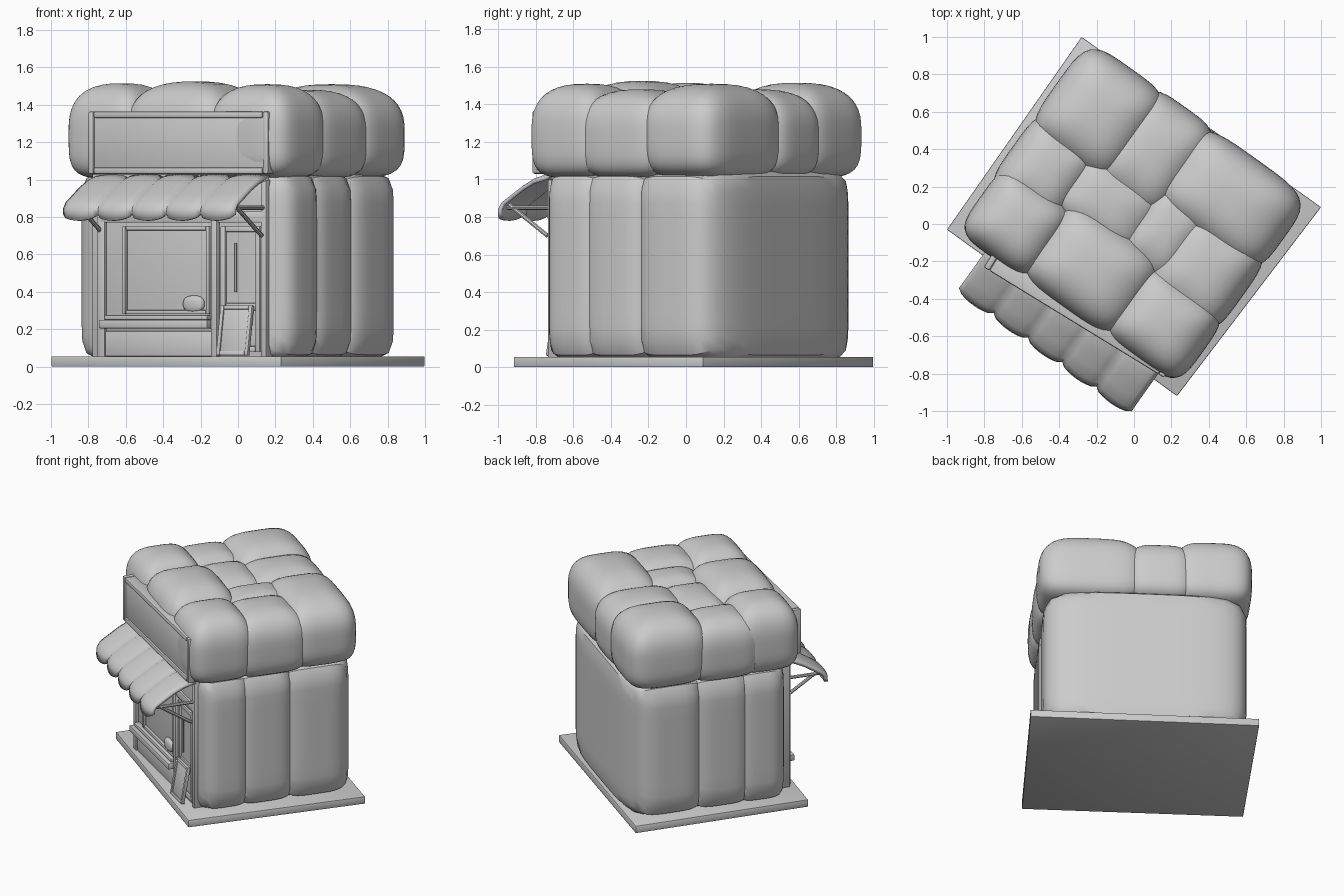
import bpy, bmesh, math
from mathutils import Matrix, Vector

if "Cube" in bpy.data.objects:
    bpy.data.objects.remove(bpy.data.objects["Cube"])

T = Matrix.Translation
def RZ(deg):
    return Matrix.Rotation(math.radians(deg), 4, 'Z')

# Local frames: whole building, shop front, sign
B = T((-0.01, 0.035, 0)) @ RZ(-35.5)
F = B @ T((0, -0.552, 0)) @ RZ(3.5)
S = B @ T((0, -0.608, 0)) @ RZ(4)

def finish(bm, name, M, angle=35):
    bmesh.ops.recalc_face_normals(bm, faces=bm.faces)
    bm.transform(M)
    me = bpy.data.meshes.new(name)
    bm.to_mesh(me)
    bm.free()
    ob = bpy.data.objects.new(name, me)
    bpy.context.collection.objects.link(ob)
    activate(ob)
    bpy.ops.object.shade_smooth_by_angle(angle=math.radians(angle))
    return ob

def activate(ob):
    bpy.ops.object.select_all(action='DESELECT')
    ob.select_set(True)
    bpy.context.view_layer.objects.active = ob

def boxes(name, items, M, bevel=0.006):
    """One object from (x0, x1, y0, y1, z0, z1) boxes."""
    bm = bmesh.new()
    for x0, x1, y0, y1, z0, z1 in items:
        m = T(((x0 + x1) / 2, (y0 + y1) / 2, (z0 + z1) / 2)) @ Matrix.Diagonal((x1 - x0, y1 - y0, z1 - z0, 1))
        bmesh.ops.create_cube(bm, size=1, matrix=m)
    if bevel:
        bmesh.ops.bevel(bm, geom=bm.edges[:], offset=bevel, segments=2, profile=0.5, affect='EDGES')
    return finish(bm, name, M)

def frame(x0, x1, z0, z1, w, y0, y1):
    return [(x0, x0 + w, y0, y1, z0, z1), (x1 - w, x1, y0, y1, z0, z1),
            (x0 + w, x1 - w, y0, y1, z0, z0 + w), (x0 + w, x1 - w, y0, y1, z1 - w, z1)]

def pillow(name, x0, x1, y0, y1, z0, z1, n1=4, low=4, high=4, M=B, cuts=11):
    """Puffy block: a cube grid pushed onto a superellipsoid, own roundness below and above."""
    bm = bmesh.new()
    bmesh.ops.create_cube(bm, size=2)
    bmesh.ops.subdivide_edges(bm, edges=bm.edges[:], cuts=cuts, use_grid_fill=True)
    c = Vector(((x0 + x1) / 2, (y0 + y1) / 2, (z0 + z1) / 2))
    h = ((x1 - x0) / 2, (y1 - y0) / 2, (z1 - z0) / 2)
    for v in bm.verts:
        p = v.co
        n2 = high if p.z > 0 else low
        r = ((abs(p.x)**n1 + abs(p.y)**n1)**(n2 / n1) + abs(p.z)**n2)**(1 / n2)
        v.co = c + Vector([p[i] / r * h[i] for i in range(3)])
    return finish(bm, name, M)

def union(parts, name):
    base = parts[0]
    for other in parts[1:]:
        activate(base)
        mod = base.modifiers.new("union", 'BOOLEAN')
        mod.operation, mod.solver, mod.object = 'UNION', 'EXACT', other
        bpy.ops.object.modifier_apply(modifier=mod.name)
        bpy.data.objects.remove(other)
    activate(base)
    bpy.ops.object.shade_smooth_by_angle(angle=math.radians(35))
    base.name = name

def rod(name, p, q, r, M):
    p, q = Vector(p), Vector(q)
    d = q - p
    m = T((p + q) / 2) @ d.to_track_quat('Z', 'Y').to_matrix().to_4x4()
    bm = bmesh.new()
    bmesh.ops.create_cone(bm, cap_ends=True, segments=8, radius1=r, radius2=r, depth=d.length, matrix=m)
    return finish(bm, name, M)

# Ground slab, slightly uneven quadrilateral
bm = bmesh.new()
corners = [bm.verts.new((x, y, 0)) for x, y in [(-1, -0.03), (0.23, -0.92), (1, 0.09), (-0.28, 1)]]
ext = bmesh.ops.extrude_face_region(bm, geom=[bm.faces.new(corners)])
for v in ext['geom']:
    if isinstance(v, bmesh.types.BMVert):
        v.co.z = 0.055
bmesh.ops.bevel(bm, geom=bm.edges[:], offset=0.006, segments=2, profile=0.5, affect='EDGES')
finish(bm, "ground_slab", Matrix())

# Walls: three puffy slices from front to back
walls = [pillow("wall", -0.71, 0.69, y - h, y + h, 0.035, 1.045, 4.3, 12, 12)
         for y, h in [(-0.325, 0.215), (-0.04, 0.26), (0.33, 0.295)]]
union(walls, "puffy_walls")

# Roof cushions: x0, x1, y0, y1, top
cushions = [(-0.745, -0.19, 0.05, 0.645, 1.515), (-0.74, -0.30, -0.32, 0.20, 1.465),
            (-0.725, -0.24, -0.61, -0.14, 1.515), (-0.35, 0.31, -0.61, -0.08, 1.525),
            (0.20, 0.725, -0.60, -0.12, 1.51), (0.22, 0.725, -0.28, 0.28, 1.48),
            (-0.01, 0.725, 0.12, 0.64, 1.51), (-0.35, 0.13, 0.04, 0.645, 1.48),
            (-0.44, 0.13, -0.23, 0.20, 1.46), (0.00, 0.38, -0.22, 0.31, 1.46)]
roof = [pillow("cushion", x0, x1, y0, y1, 1.005, z, 4.3, 4.5, 2.6) for x0, x1, y0, y1, z in cushions]
union(roof, "cushion_roof")

# Blank sign board with a raised rim
boxes("sign_board", [(-0.48, 0.62, -0.022, 0.12, 1.05, 1.34)], S)
boxes("sign_rim", frame(-0.495, 0.635, 1.03, 1.365, 0.035, -0.035, 0.10), S, 0.01)

# Shop front: wall panel, posts, beam
boxes("front_wall", [(-0.53, 0.57, 0, 0.15, 0.05, 1.03)], F)
boxes("front_posts", [(-0.49, -0.44, -0.02, 0.02, 0.05, 0.95), (0.235, 0.275, -0.03, 0.02, 0.05, 0.80),
                      (0.545, 0.58, -0.02, 0.05, 0.05, 1.0)], F)
boxes("front_beam", [(-0.48, 0.57, -0.02, 0.02, 0.77, 0.83)], F)
boxes("lower_panel", [(-0.44, 0.235, -0.012, 0.02, 0.055, 0.19)], F)

# Window, ledge, small display item
boxes("window_frame", frame(-0.33, 0.22, 0.28, 0.75, 0.022, -0.02, 0.01), F)
boxes("window_ledge", [(-0.45, 0.235, -0.065, 0.01, 0.205, 0.25),
                       (-0.43, 0.22, -0.04, 0.01, 0.25, 0.275)], F)
pillow("window_display", 0.05, 0.18, -0.03, 0.02, 0.29, 0.38, 2.5, 2.5, 2.5, F, 5)

# Door with rail and handle
boxes("door_frame", frame(0.29, 0.54, 0.08, 0.75, 0.03, -0.02, 0.01) + [(0.32, 0.51, -0.015, 0.01, 0.30, 0.34)], F)
rod("door_handle", (0.39, -0.025, 0.40), (0.39, -0.025, 0.66), 0.009, F)

# Folding board leaning by the door
L = F @ T((0.40, -0.07, 0.06)) @ Matrix.Rotation(math.radians(-10), 4, 'X')
boxes("leaning_board", frame(-0.10, 0.10, 0.0, 0.27, 0.022, -0.012, 0.012)
      + [(-0.08, 0.08, -0.004, 0.008, 0.02, 0.25)], L, 0.004)

# Awning: five bulging strips ending in scallops
profile = [(-0.02, 1.01), (0.07, 0.985), (0.14, 0.95), (0.21, 0.905), (0.265, 0.87), (0.285, 0.84), (0.285, 0.815)]
strips, seg, x0, x1 = 5, 8, -0.53, 0.595
bm = bmesh.new()
rows = []
for j, (d, z) in enumerate(profile):
    t = j / (len(profile) - 1)
    row = []
    for i in range(strips * seg + 1):
        b = math.sqrt(math.sin(math.pi * (i % seg) / seg))
        drop = 0.035 * b if j == len(profile) - 1 else -0.02 * b * (1 - t)
        row.append(bm.verts.new((x0 + (x1 - x0) * i / (strips * seg), -0.55 - d - 0.03 * b * t, z - drop)))
    rows.append(row)
for a, c in zip(rows, rows[1:]):
    for i in range(len(a) - 1):
        bm.faces.new((a[i], a[i + 1], c[i + 1], c[i]))
awning = finish(bm, "scalloped_awning", B, 50)
mod = awning.modifiers.new("thickness", 'SOLIDIFY')
mod.thickness, mod.offset = 0.022, 0

# Awning supports at both ends
for side, x in (("left", -0.47), ("right", 0.56)):
    rod(side + "_awning_strut", (x, -0.55, 0.70), (x, -0.80, 0.865), 0.012, B)
    rod(side + "_awning_bar", (x, -0.54, 0.85), (x, -0.81, 0.85), 0.012, B)
